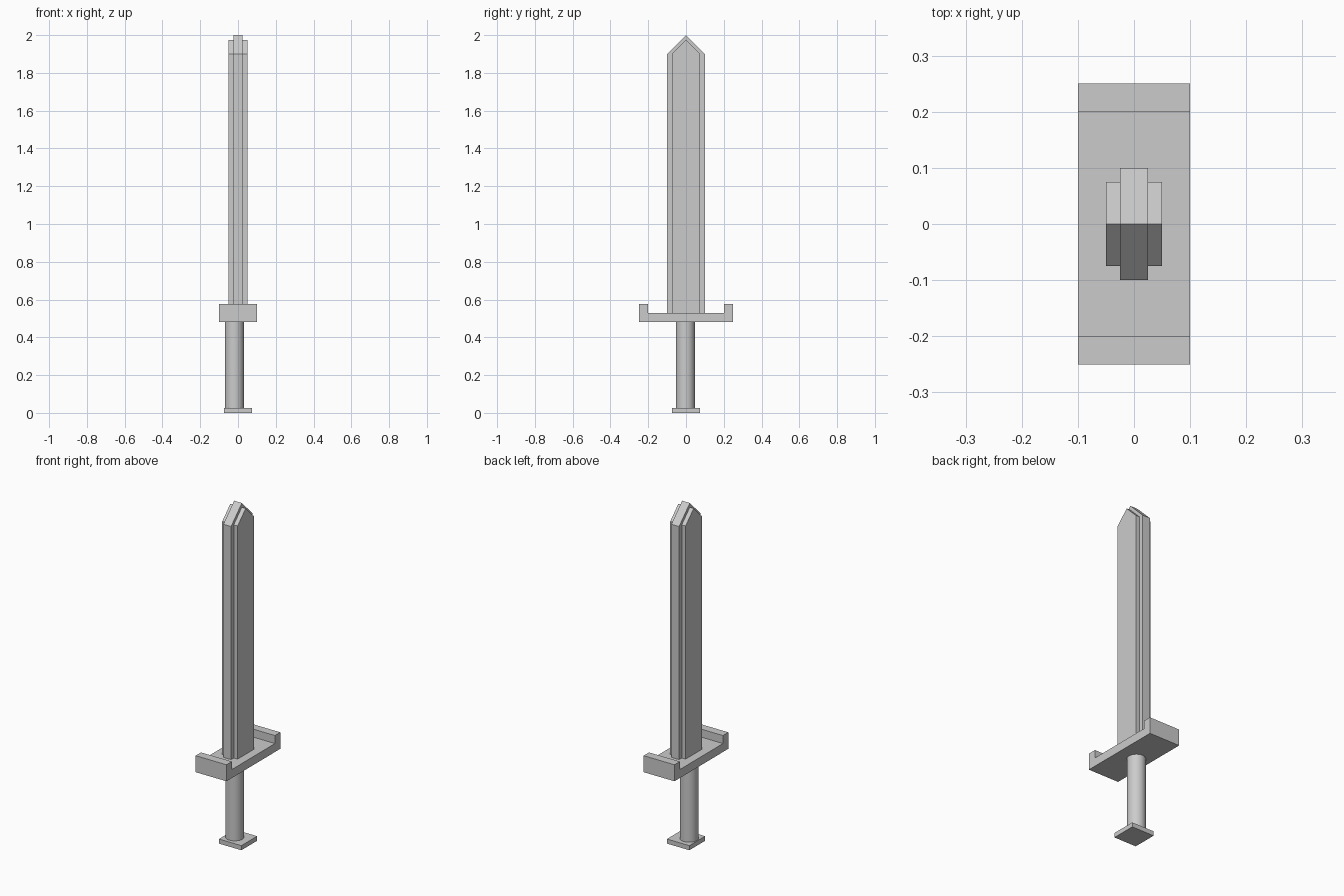
import bpy
import bmesh
from mathutils import Vector

old = bpy.data.objects.get("Cube")
if old:
    bpy.data.objects.remove(old, do_unlink=True)

grey = bpy.data.materials.new("plain_grey")
grey.use_nodes = True
COLOUR = (0.6, 0.6, 0.6, 1)
grey.diffuse_color = COLOUR
grey.node_tree.nodes["Principled BSDF"].inputs["Base Color"].default_value = COLOUR


def extrude_profile(name, points, half_width):
    """Extrude a closed (y, z) outline symmetrically along x."""
    bm = bmesh.new()
    face = bm.faces.new([bm.verts.new((-half_width, y, z)) for y, z in points])
    grown = bmesh.ops.extrude_face_region(bm, geom=[face])["geom"]
    verts = [v for v in grown if isinstance(v, bmesh.types.BMVert)]
    bmesh.ops.translate(bm, verts=verts, vec=Vector((2 * half_width, 0, 0)))
    bmesh.ops.recalc_face_normals(bm, faces=bm.faces)
    mesh = bpy.data.meshes.new(name)
    bm.to_mesh(mesh)
    bm.free()
    mesh.materials.append(grey)
    obj = bpy.data.objects.new(name, mesh)
    bpy.context.collection.objects.link(obj)
    return obj


def mirrored(half):
    """Complete a half outline by reflecting it across y = 0."""
    return half + [(-y, z) for y, z in reversed(half) if y > 0]


GUARD_BASE, GUARD_TOP, LIP_TOP = 0.48, 0.53, 0.577
SHOULDER = 1.9
POMMEL_TOP = 0.027

# Blade: wide thin core with a narrower, thicker layer over it
for name, half_depth, half_width in (("blade_edge", 0.1, 0.025),
                                     ("blade_body", 0.075, 0.05)):
    outline = [(half_depth, GUARD_TOP), (half_depth, SHOULDER),
               (0, SHOULDER + half_depth), (-half_depth, SHOULDER),
               (-half_depth, GUARD_TOP)]
    extrude_profile(name, outline, half_width)

# Guard with upturned ends
guard = mirrored([(0.25, GUARD_BASE), (0.25, LIP_TOP), (0.2, LIP_TOP), (0.2, GUARD_TOP)])
extrude_profile("guard", guard, 0.1)

# Pommel plate
extrude_profile("pommel", mirrored([(0.073, 0), (0.073, POMMEL_TOP)]), 0.073)

# Round grip, set slightly off centre
bpy.ops.mesh.primitive_cylinder_add(
    vertices=32, radius=0.05, depth=GUARD_BASE - POMMEL_TOP,
    location=(-0.019, -0.003, (GUARD_BASE + POMMEL_TOP) / 2))
grip = bpy.context.object
grip.name = "grip"
grip.data.materials.append(grey)
bpy.ops.object.shade_smooth_by_angle()
